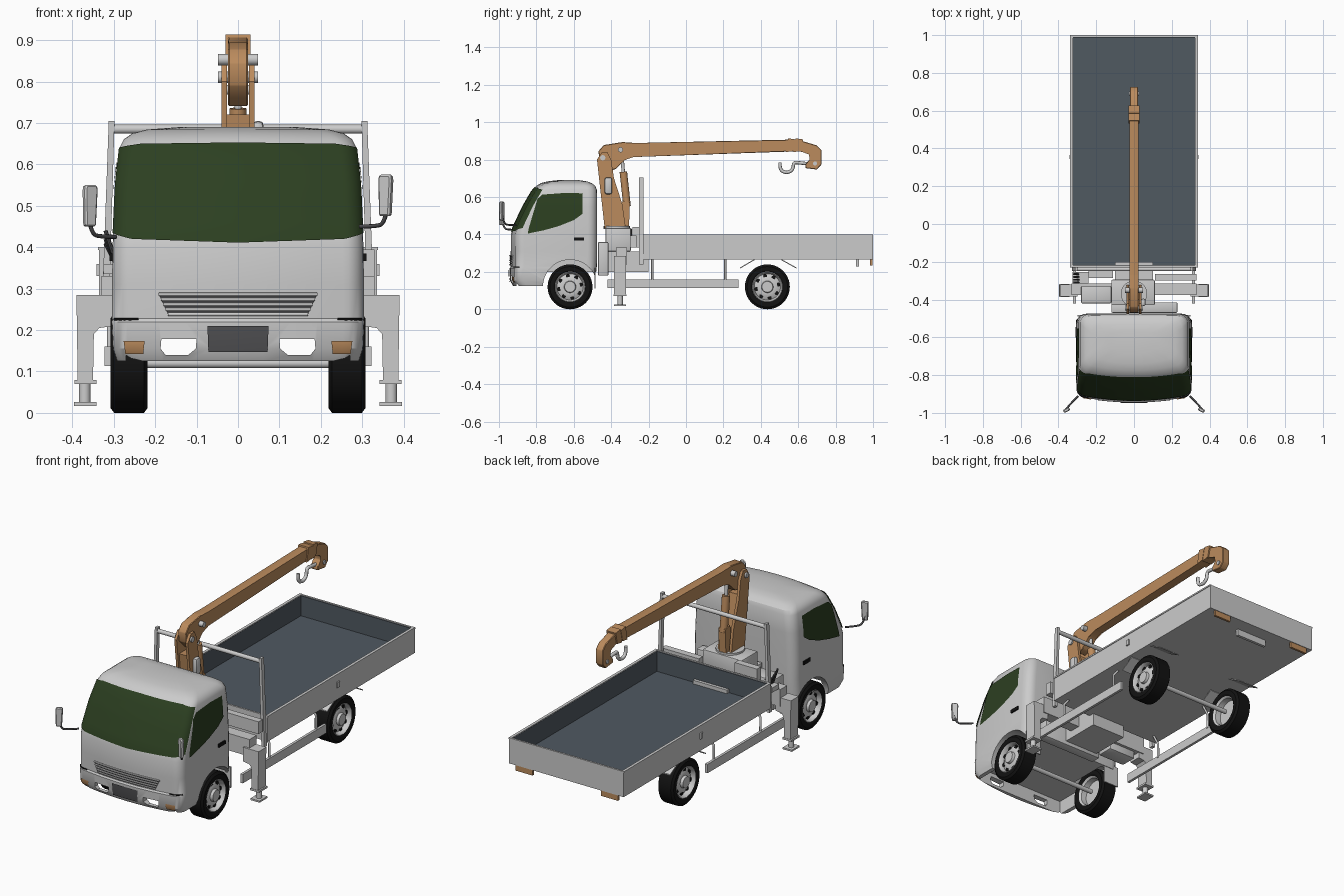
import bpy, bmesh
from math import sin, cos, pi, asin, acos
from mathutils import Vector, Matrix

if "Cube" in bpy.data.objects:
    bpy.data.objects.remove(bpy.data.objects["Cube"])


def material(name, r, g, b):
    m = bpy.data.materials.new(name)
    m.diffuse_color = (r, g, b, 1)
    m.use_nodes = True
    m.node_tree.nodes["Principled BSDF"].inputs["Base Color"].default_value = m.diffuse_color
    return m


ORANGE = material("crane_paint", .50, .26, .11)
GLASS = material("glass", .025, .05, .015)
SLATE = material("bed_lining", .08, .10, .12)
BLACK = material("rubber", .006, .006, .006)
DARK = material("dark_grey", .08, .08, .085)


def finish(bm, name, mat=None, angle=30):
    bmesh.ops.recalc_face_normals(bm, faces=bm.faces)
    me = bpy.data.meshes.new(name)
    bm.to_mesh(me)
    bm.free()
    ob = bpy.data.objects.new(name, me)
    bpy.context.collection.objects.link(ob)
    if mat:
        me.materials.append(mat)
    smooth(ob, angle)
    return ob


def smooth(ob, angle=30):
    bpy.ops.object.select_all(action='DESELECT')
    ob.select_set(True)
    bpy.context.view_layer.objects.active = ob
    bpy.ops.object.shade_smooth_by_angle(angle=angle * pi / 180)


def box(name, x, y, z, mat=None, bevel=0):
    bm = bmesh.new()
    bmesh.ops.create_cube(bm, size=1)
    for v in bm.verts:
        v.co = [(r[0] + r[1]) / 2 + c * (r[1] - r[0]) for r, c in zip((x, y, z), v.co)]
    if bevel:
        bmesh.ops.bevel(bm, geom=bm.edges[:], offset=bevel, segments=2, affect='EDGES', profile=.5)
    return finish(bm, name, mat)


def prism(name, pts, lo, hi, mat=None, axis='x', bevel=0):
    """Outline extruded along x (points are y,z) or along y (points are x,z)."""
    bm = bmesh.new()
    co = (lambda p, d: (d, *p)) if axis == 'x' else (lambda p, d: (p[0], d, p[1]))
    a, b = [[bm.verts.new(co(p, d)) for p in pts] for d in (lo, hi)]
    bm.faces.new(a)
    bm.faces.new(b[::-1])
    for i in range(len(pts)):
        j = (i + 1) % len(pts)
        bm.faces.new((a[i], a[j], b[j], b[i]))
    if bevel:
        bmesh.ops.bevel(bm, geom=bm.edges[:], offset=bevel, segments=1, affect='EDGES')
    return finish(bm, name, mat)


def rod(name, p, q, r, mat=None, n=24):
    p, q = Vector(p), Vector(q)
    bm = bmesh.new()
    rot = (q - p).to_track_quat('Z', 'Y').to_matrix().to_4x4()
    bmesh.ops.create_cone(bm, cap_ends=True, segments=n, radius1=r, radius2=r, depth=(q - p).length,
                          matrix=Matrix.Translation((p + q) / 2) @ rot)
    return finish(bm, name, mat)


def tube(name, pts, r, mat=None, kind='POLY'):
    cu = bpy.data.curves.new(name, 'CURVE')
    cu.dimensions, cu.bevel_depth, cu.bevel_resolution, cu.use_fill_caps = '3D', r, 2, True
    sp = cu.splines.new(kind)
    sp.points.add(len(pts) - 1)
    for s, p in zip(sp.points, pts):
        s.co = (*p, 1)
    if kind == 'NURBS':
        sp.use_endpoint_u, sp.order_u = True, 3
    ob = bpy.data.objects.new(name, cu)
    bpy.context.collection.objects.link(ob)
    if mat:
        cu.materials.append(mat)
    bpy.ops.object.select_all(action='DESELECT')
    ob.select_set(True)
    bpy.context.view_layer.objects.active = ob
    bpy.ops.object.convert(target='MESH')
    return ob


def lathe(name, prof, centre, side, mat=None, n=40):
    bm = bmesh.new()
    rings = [[bm.verts.new((centre[0] + side * x, centre[1] + r * cos(2 * pi * k / n),
                            centre[2] + r * sin(2 * pi * k / n))) for k in range(n)] for x, r in prof]
    for a, b in zip(rings, rings[1:]):
        for k in range(n):
            bm.faces.new((a[k], a[k - 1], b[k - 1], b[k]))
    bmesh.ops.remove_doubles(bm, verts=bm.verts[:], dist=1e-5)
    return finish(bm, name, mat)


# Cab skin: rounded rings, each level = z, front y, back y, half width
LEVELS = [(.125, -.925, -.49, .292), (.155, -.942, -.485, .302), (.22, -.943, -.478, .305),
          (.228, -.937, -.477, .304), (.31, -.937, -.475, .304), (.40, -.936, -.475, .303),
          (.44, -.924, -.475, .301), (.55, -.872, -.475, .296), (.64, -.82, -.477, .286),
          (.66, -.80, -.485, .276), (.675, -.775, -.505, .255), (.684, -.74, -.53, .22),
          (.69, -.69, -.57, .14)]
BOW = .022


def level(z):
    for a, b in zip(LEVELS, LEVELS[1:]):
        if z <= b[0]:
            t = (z - a[0]) / (b[0] - a[0])
            return [p + (q - p) * t for p, q in zip(a[1:], b[1:])]
    return LEVELS[-1][1:]


def skin(s, z, off=0):
    """s: 0 front centre, 1-2 front corner, 2-3 side, 3-4 back corner, 5 back centre."""
    yf, yb, hw = level(z)
    yf, yb, hw = yf - off, yb + off, hw + off
    r = min(.05, (yb - yf - BOW) * .45)
    u, f = abs(s), hw - r
    yc = yf + BOW + r
    if u <= 1:
        x, y = f * u, yf + BOW * u * u
    elif u <= 2:
        a = (u - 1) * pi / 2
        x, y = f + r * sin(a), yc - r * cos(a)
    elif u <= 3:
        x, y = hw, yc + (yb - r - yc) * (u - 2)
    elif u <= 4:
        a = (u - 3) * pi / 2
        x, y = f + r * cos(a), yb - r + r * sin(a)
    else:
        x, y = f * (5 - u), yb
    return (x if s >= 0 else -x, y, z)


def front(x, z, off=.004):
    f = level(z)[2] - .05
    u = abs(x) / f if abs(x) < f else 1 + asin(min(1, (abs(x) - f) / .05)) / (pi / 2)
    return skin(u if x >= 0 else -u, z, off)


def flank(y, z, side):
    yf, yb, hw = level(z)
    yc = yf + BOW + .05
    u = 1 + acos(min(1, (yc - y) / .05)) / (pi / 2) if y < yc else 2 + (y - yc) / (yb - .05 - yc)
    return skin(side * u, z, .004)


def patch(name, lower, upper, fn, mat, sub=6, rows=10):
    """Grid between two outlines, laid on the cab skin."""
    def split(pts):
        return [Vector(p).lerp(Vector(q), k / sub) for p, q in zip(pts, pts[1:]) for k in range(sub)] + [Vector(pts[-1])]
    bm = bmesh.new()
    grid = [[bm.verts.new(fn(*a.lerp(b, k / rows))) for k in range(rows + 1)] for a, b in zip(split(lower), split(upper))]
    for a, b in zip(grid, grid[1:]):
        for k in range(rows):
            bm.faces.new((a[k], b[k], b[k + 1], a[k + 1]))
    return finish(bm, name, mat)


half = [0, .25, .5, .75, 1, 1.17, 1.33, 1.5, 1.67, 1.83, 2, 3, 3.2, 3.4, 3.6, 3.8, 4, 4.5]
ring_s = half + [5] + [-s for s in half[:0:-1]]
bm = bmesh.new()
rings = [[bm.verts.new(skin(s, l[0])) for s in ring_s] for l in LEVELS]
for a, b in zip(rings, rings[1:]):
    for k in range(len(a)):
        bm.faces.new((a[k - 1], a[k], b[k], b[k - 1]))
bm.faces.new(rings[0])
bm.faces.new(rings[-1])
cab = finish(bm, "cab")
# Hollow underside, wheel arches and bumper openings
cutters = [box("cut", (-.27, .27), (-.905, -.4), (.05, .2))]
for s in (-1, 1):
    cutters.append(rod("cut", (s * .2, -.62, .12), (s * .4, -.62, .12), .145, n=48))
    cutters.append(prism("cut", [(s * .10, .178), (s * .185, .178), (s * .187, .155), (s * .175, .14),
                                 (s * .12, .14), (s * .102, .155)], -1.1, -.85, axis='y'))
for c in cutters:
    m = cab.modifiers.new("cut", 'BOOLEAN')
    m.operation, m.object, m.solver = 'DIFFERENCE', c, 'EXACT'
    bpy.context.view_layer.objects.active = cab
    bpy.ops.object.modifier_apply(modifier=m.name)
    bpy.data.objects.remove(c)
smooth(cab, 35)

# Cab glass and front details
patch("windscreen", [(-1.8, .435), (-1, .42), (0, .411), (1, .42), (1.8, .435)],
      [(-1.8, .64), (-1, .65), (0, .653), (1, .65), (1.8, .64)], lambda s, z: skin(s, z, .004), GLASS)
patch("grille", [(-.165, .235), (.165, .235)], [(-.19, .29), (.19, .29)], front, DARK, 12, 2)
for i in range(5):
    z, w = .238 + i * .012, .166 + i * .0055
    tube("grille_slat", [front(w * k / 6, z, .004) for k in range(-6, 7)], .0042)
patch("number_plate", [(-.07, .147), (.07, .147)], [(-.072, .21), (.072, .21)],
      lambda x, z: front(x, z, .006), DARK, 4, 2)
for s in (-1, 1):
    patch("side_window", [(-.842, .405), (-.76, .422), (-.68, .445), (-.60, .478), (-.557, .51)],
          [(-.838, .43), (-.79, .59), (-.765, .613), (-.65, .622), (-.555, .62)],
          lambda y, z: flank(y, z, s), GLASS)
    patch("fog_lamp", [(s * .225, .142), (s * .268, .142)], [(s * .222, .173), (s * .272, .173)], front, ORANGE, 4, 2)
    tube("bumper_seam", [front(s * (.24 + .0065 * k), .226, 0) for k in range(10)], .003, BLACK)
    box("door_handle", (s * .30, s * .31), (-.60, -.545), (.367, .385), BLACK)
    # Mirror and arm, the left one mounted lower
    h = .475 if s > 0 else .45
    tube("mirror_arm", [(s * .295, -.91, h - .025), (s * .33, -.945, h - .025), (s * .355, -.975, h - .018),
                        (s * .362, -.983, h + .03)], .005, DARK, 'NURBS')
    mirror = prism("mirror", [(-.016, 0), (.013, 0), (.018, .09), (.015, .1), (-.015, .1), (-.018, .09)],
                   -.009, .009, axis='y', bevel=.004)
    mirror.location, mirror.rotation_euler = (s * .357, -.985, h), (0, 0, -s * .5)

# Wheels and axles
for y in (-.62, .435):
    rod("axle", (-.24, y, .12), (.24, y, .12), .012)
    for s in (-1, 1):
        c = (s * .263, y, .12)
        lathe("tyre", [(-.04, .08), (-.045, .088), (-.045, .108), (-.036, .12), (.036, .12), (.045, .108),
                       (.045, .088), (.04, .08)], c, s, BLACK)
        lathe("rim", [(-.04, .082), (-.03, .072), (0, .07), (0, 0)], c, s)
        lathe("rim", [(.04, .083), (.043, .079), (.036, .074), (.018, .07), (.03, .048), (.03, .032),
                      (.044, .029), (.044, 0)], c, s)
        for k in range(8):
            a = k * pi / 4 + .2
            p = Vector((c[0] + s * .015, y + .059 * cos(a), .12 + .059 * sin(a)))
            rod("rim_hole", p, p + Vector((s * .012, 0, 0)), .011, BLACK, 12)

# Cargo bed: grey boards with a slate lining
box("bed_floor", (-.335, .335), (-.23, 1), (.265, .288))
box("bed_lining_floor", (-.322, .322), (-.216, .986), (.286, .291), SLATE)
for s in (-1, 1):
    box("side_board", (s * .325, s * .335), (-.23, 1), (.265, .40))
    box("side_lining", (s * .322, s * .326), (-.217, .987), (.288, .397), SLATE)
    box("board_rail", (s * .323, s * .338), (-.23, 1), (.393, .401))
    box("board_latch", (s * .333, s * .342), (.345, .365), (.33, .36))
for name, y in (("front_board", -.225), ("tail_board", .995)):
    d = 1 if y < 0 else -1
    box(name, (-.335, .335), (y - .005, y + .005), (.265, .40))
    box(name + "_lining", (-.323, .323), (y + d * .005, y + d * .009), (.288, .397), SLATE)

# Headboard frame
for s in (-1, 1):
    prism("headboard_post", [(s * .312, .24), (s * .329, .24), (s * .312, .705), (s * .298, .705)], -.25, -.228, axis='y')
rod("headboard_rail", (-.303, -.239, .685), (.303, -.239, .685), .011)

# Side guards, mudguards and rear lamps
for s in (-1, 1):
    box("side_guard", (s * .308, s * .322), (-.42, .28), (.113, .16))
    for y in (-.18, .21):
        tube("guard_post", [(s * .31, y, .15), (s * .31, y, .23), (s * .28, y, .268)], .006)
    for y0, y1 in ((.29, .365), (.59, .51)):
        prism("mudguard", [(y0, .218), (y1, .262), (y1, .268), (y0, .224)], s * .20, s * .32)
    box("front_mudflap", (s * .21, s * .30), (-.49, -.483), (.11, .22))
    box("tail_lamp", (s * .20, s * .30), (.985, .997), (.235, .268), ORANGE)
box("rear_plate_bar", (-.09, .09), (.91, .925), (.23, .266))

# Crane base, tanks and stabiliser beam
box("crane_base", (-.12, .11), (-.43, -.295), (.31, .435), bevel=.006)
box("under_box", (-.10, .10), (-.47, -.20), (.20, .31))
box("rear_tank", (-.12, .23), (-.47, -.415), (.18, .36), bevel=.006)
box("left_tank", (-.28, -.12), (-.42, -.33), (.20, .36), bevel=.006)
box("stabiliser_beam", (-.33, .33), (-.375, -.315), (.24, .33))
box("valve_block", (-.24, -.11), (-.285, -.25), (.33, .44))
box("valve_box", (.11, .33), (-.30, -.265), (.33, .395))
for i in range(4):
    rod("control_lever", (-.29, -.31 + i * .015, .35), (-.32, -.31 + i * .015, .44 - i * .01), .005, DARK, 8)
box("lever_bracket", (-.325, -.24), (-.315, -.255), (.335, .36))
for s in (-1, 1):
    prism("stabiliser_arm", [(s * .30, .285), (s * .39, .285), (s * .387, .08), (s * .35, .08), (s * .348, .19),
                             (s * .335, .205), (s * .30, .21)], -.385, -.32, axis='y')
    box("stabiliser_collar", (s * .342, s * .395), (-.387, -.318), (.07, .08))
    rod("stabiliser_rod", (s * .37, -.352, .02), (s * .37, -.352, .08), .014)
    box("stabiliser_pad", (s * .342, s * .396), (-.385, -.32), (.017, .026))

# Crane column, boom and tip
COL = [(-.435, .435), (-.322, .435), (-.34, .56), (-.385, .70), (-.40, .80), (-.42, .84), (-.45, .84), (-.476, .80)]
for s in (-1, 1):
    prism("column_plate", COL, s * .026, s * .04, ORANGE)
    for y, z in ((-.445, .81), (-.35, .853)):
        rod("pivot_pin", (s * .02, y, z), (s * .048, y, z), .014)
prism("column_core", [(-.42, .435), (-.335, .435), (-.40, .72), (-.455, .72)], -.027, .027, ORANGE)
prism("boom", [(-.462, .79), (-.468, .845), (-.44, .878), (-.34, .894), (-.27, .889), (.60, .908), (.60, .845),
               (-.28, .817), (-.33, .80), (-.375, .75), (-.41, .74)], -.024, .024, ORANGE, bevel=.003)
for y, w in ((.545, .03), (.585, .028)):
    prism("boom_collar", [(y - .012, .84), (y + .028, .846), (y + .042, .908), (y + .002, .914)], -w, w, ORANGE)
prism("boom_tip", [(.56, .905), (.62, .90), (.70, .876), (.725, .85), (.725, .775), (.70, .747), (.638, .755),
                   (.638, .775), (.665, .80), (.66, .83), (.62, .845), (.56, .846)], -.021, .021, ORANGE, bevel=.003)
rod("tip_pin", (-.026, .69, .78), (.026, .69, .78), .011)
tube("hook", [(0, .65, .778), (0, .60, .784), (0, .575, .785), (0, .572, .745), (0, .538, .728), (0, .50, .745),
              (0, .503, .785)], .009, None, 'NURBS')

# Lifting cylinder and winch
rod("lift_cylinder", (0, -.315, .55), (0, -.335, .735), .02, ORANGE)
rod("lift_piston", (0, -.335, .73), (0, -.343, .83), .009)
prism("cylinder_bracket", [(-.36, .44), (-.305, .44), (-.30, .57), (-.34, .58)], -.02, .02, ORANGE)
rod("slew_ring", (0, -.37, .43), (0, -.37, .445), .07)
box("winch_motor", (.035, .062), (-.435, -.395), (.615, .705), bevel=.011)
